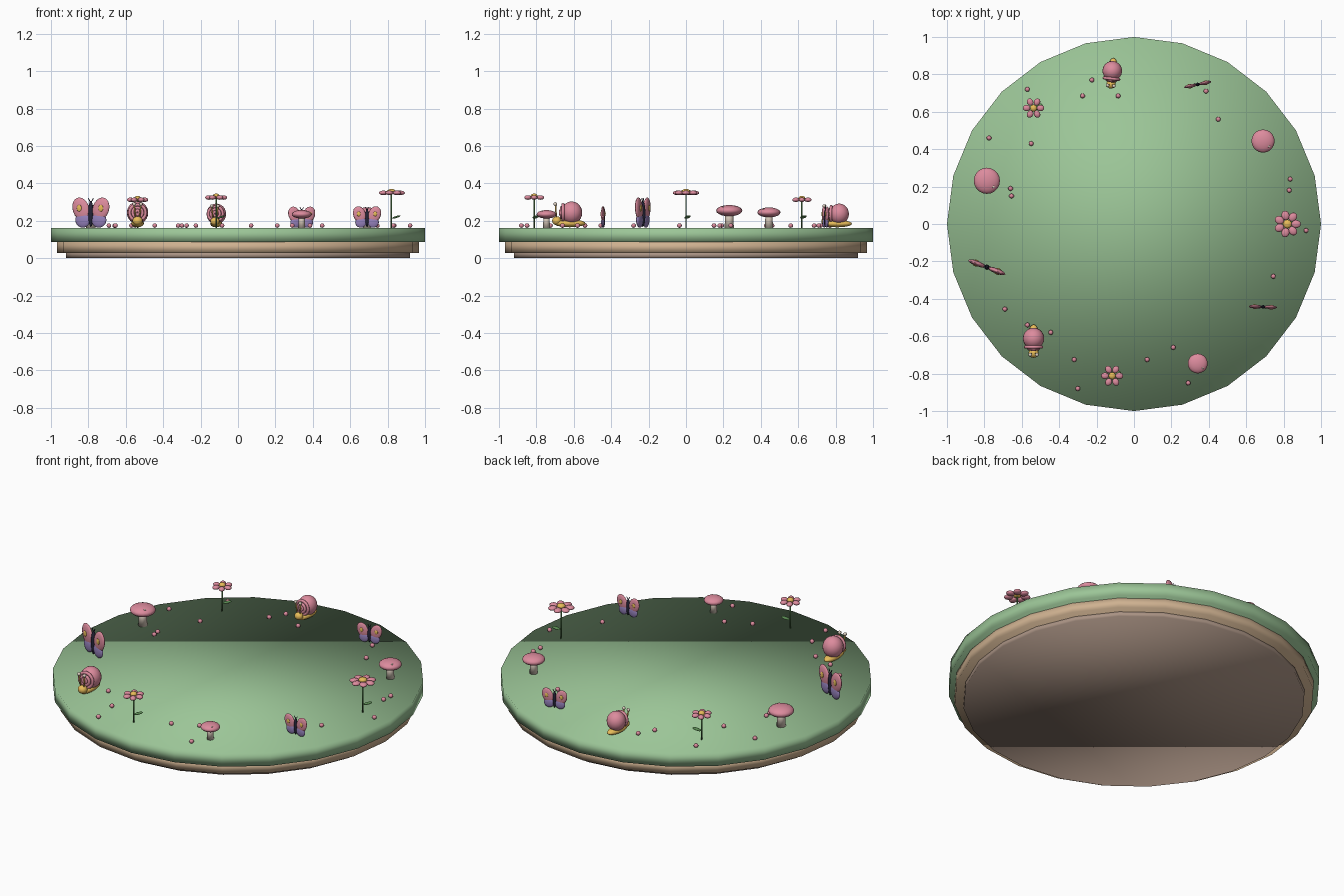
import bpy, math
from mathutils import Matrix, Vector, Euler

if "Cube" in bpy.data.objects:
    bpy.data.objects.remove(bpy.data.objects["Cube"])

TOP = 0.162
COLORS = {
    "green": (.33, .56, .31), "tan": (.62, .44, .28), "brown": (.40, .29, .23),
    "pink": (.72, .26, .34), "yellow": (.80, .50, .10), "purple": (.30, .22, .50),
    "navy": (.018, .018, .04), "cream": (.72, .62, .52), "leaf": (.12, .30, .10),
}
MATS = {}
for key, c in COLORS.items():
    MATS[key] = bpy.data.materials.new(key)
    MATS[key].diffuse_color = (*c, 1)


def finish(name, color, matrix):
    o = bpy.context.object
    o.name = name
    o.data.transform(matrix)
    o.data.materials.append(MATS[color])
    bpy.ops.object.shade_smooth()
    return o


def local(loc, scale=(1, 1, 1), rot=(0, 0, 0)):
    return Matrix.LocRotScale(Vector(loc), Euler(rot), Vector(scale))


def ball(name, color, M, loc, scale, rot=(0, 0, 0), seg=16, rings=10):
    bpy.ops.mesh.primitive_uv_sphere_add(segments=seg, ring_count=rings, radius=1)
    return finish(name, color, M @ local(loc, scale, rot))


def rod(name, color, M, a, b, r1, r2=None, sides=8):
    a, b = Vector(a), Vector(b)
    d = b - a
    bpy.ops.mesh.primitive_cone_add(vertices=sides, radius1=r1, radius2=r1 if r2 is None else r2,
                                    depth=d.length)
    rot = d.to_track_quat('Z', 'Y').to_matrix().to_4x4()
    return finish(name, color, M @ Matrix.Translation((a + b) / 2) @ rot)


def ring(name, color, M, loc, major, minor):
    bpy.ops.mesh.primitive_torus_add(major_radius=major, minor_radius=minor,
                                     major_segments=20, minor_segments=8)
    return finish(name, color, M @ local(loc, rot=(math.pi / 2, 0, 0)))


# Layered round base
I = Matrix.Identity(4)
for name, color, r, z0, z1 in [("bottom_plate", "brown", .92, 0, .032),
                               ("middle_plate", "tan", .968, .028, .088),
                               ("grass_plate", "green", 1.0, .085, TOP)]:
    bpy.ops.mesh.primitive_cylinder_add(vertices=24, radius=r, depth=z1 - z0)
    # turn so that corners lie on the axes
    finish(name, color, local((0, 0, (z0 + z1) / 2)))


def flower(M, h, r, n):
    rod("flower_stem", "leaf", M, (0, 0, 0), (0, 0, h), .004)
    ball("flower_leaf", "leaf", M, (.026, .008, .058), (.025, .016, .005), (0, -.3, .4))
    for i in range(n):
        a = 2 * math.pi * i / n
        d = r * .66
        ball("flower_petal", "pink", M, (d * math.cos(a), d * math.sin(a), h),
             (r * .36, r * .30, .012), (0, 0, a))
    ball("flower_center", "yellow", M, (0, 0, h + .007), (r * .33, r * .33, .014))


def mushroom(M, h, r):
    rod("mushroom_stem", "cream", M, (0, 0, 0), (0, 0, h - r * .35), r * .36, r * .28, 12)
    ball("mushroom_cap", "pink", M, (0, 0, h - r * .43), (r, r, r * .43), seg=20)
    ball("mushroom_dot", "cream", M, (r * .5, -r * .45, h - r * .14), (r * .1, r * .1, r * .05))


def butterfly(M):
    ball("butterfly_body", "navy", M, (0, 0, .075), (.014, .014, .07))
    for s in (-1, 1):
        ball("upper_wing", "pink", M, (s * .057, 0, .101), (.047, .014, .063), (0, s * .35, 0))
        ball("lower_wing", "purple", M, (s * .046, 0, .042), (.043, .013, .041))
        for y in (-.013, .013):
            ball("wing_spot", "yellow", M, (s * .062, y, .105), (.014, .005, .018))
        rod("antenna", "navy", M, (s * .004, 0, .14), (s * .014, 0, .158), .0025)


def snail(M):
    ball("snail_foot", "yellow", M, (0, -.002, .024), (.034, .085, .021))
    ball("snail_head", "yellow", M, (0, -.071, .038), (.027, .025, .024))
    ball("snail_shell", "pink", M, (0, .008, .081), (.057, .057, .06), seg=20, rings=12)
    for r, y in ((.043, -.038), (.026, -.046), (.011, -.05)):
        ring("shell_ring", "pink", M, (0, y, .081), r, .009)
    for s in (-1, 1):
        rod("eye_stalk", "yellow", M, (s * .01, -.073, .05), (s * .018, -.078, .122), .004)
        ball("snail_eye", "cream", M, (s * .018, -.079, .127), (.01, .01, .01))


# Decorations spaced evenly around the rim: 11 places
def place(i, turn=0, size=1):
    a = 2 * math.pi * i / 11
    return local((.82 * math.cos(a), .82 * math.sin(a), TOP), (size,) * 3, (0, 0, math.radians(turn)))


flower(place(0), .187, .071, 7)
flower(place(4), .15, .056, 6)
flower(place(8), .162, .058, 6)
mushroom(place(1), .109, .062)
mushroom(place(5), .122, .070)
mushroom(place(9), .095, .053)
butterfly(place(2, 12, .70))
butterfly(place(6, -21, 1))
butterfly(place(10, -2, .71))
snail(place(3, -6, .92))
snail(place(7, 0, 1))

# Scattered pebbles
pebbles = [(-.57, .72), (-.275, .685), (-.085, .685), (-.225, .77), (.385, .71), (.45, .56),
           (.835, .24), (.83, .18), (.92, -.035), (.745, -.28), (.21, -.66), (.07, -.725),
           (.29, -.85), (-.32, -.725), (-.3, -.88), (-.445, -.58), (-.69, -.455), (-.775, .46),
           (-.55, .43), (-.66, .19), (-.655, .15), (-.57, -.54)]
for x, y in pebbles:
    ball("pebble", "pink", I, (x, y, TOP + .012), (.013, .013, .012), seg=10, rings=6)

for m in bpy.data.materials:
    if m.users and not m.is_grease_pencil:
        m.use_nodes = True
        m.node_tree.nodes["Principled BSDF"].inputs["Base Color"].default_value = m.diffuse_color
